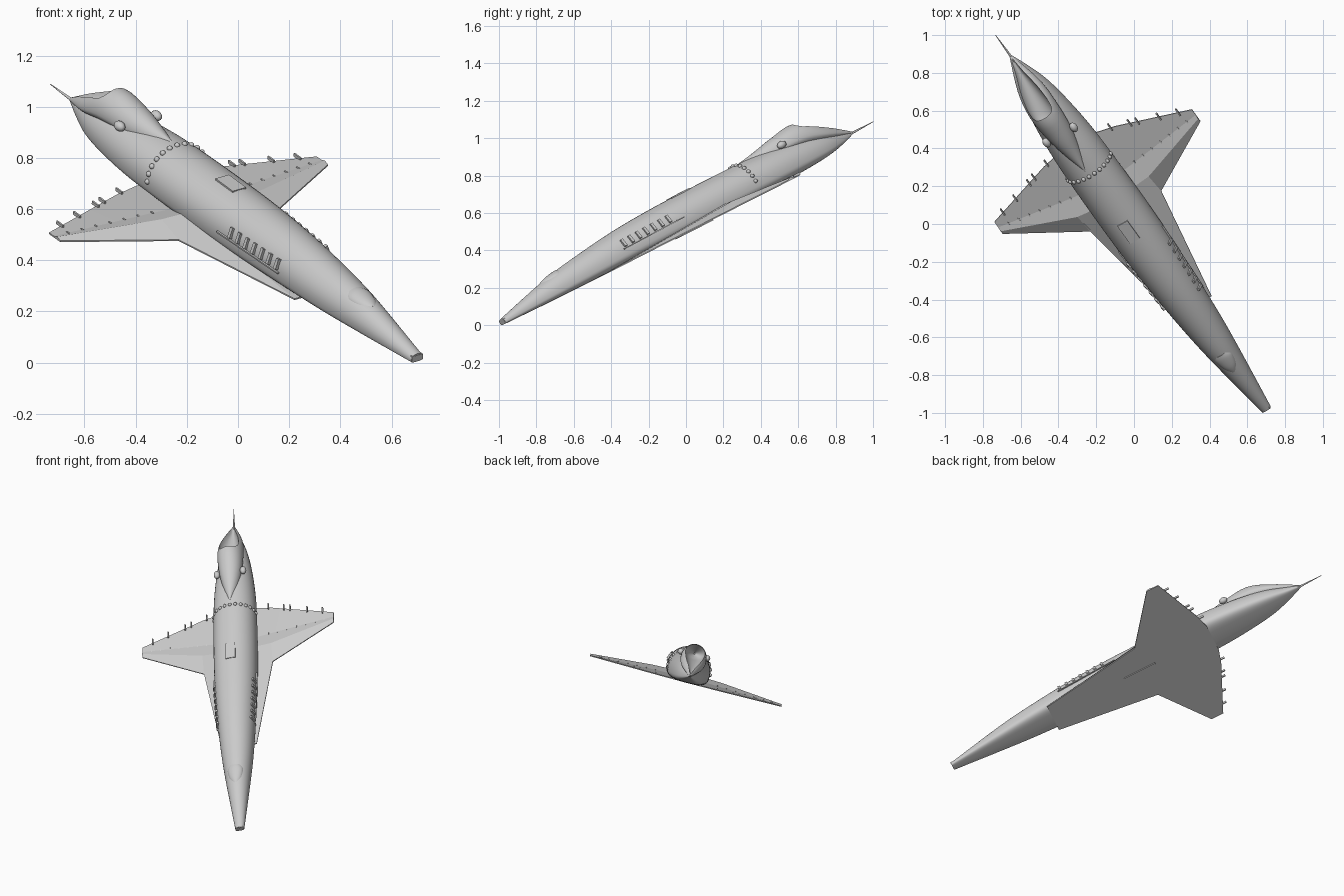
import bpy, bmesh
from math import sin, cos, pi, radians
from mathutils import Matrix, Vector

if "Cube" in bpy.data.objects:
    bpy.data.objects.remove(bpy.data.objects["Cube"])

# Local frame: X = span, Y = nose to tail, Z = up. Pose is applied at the end.
U = Vector((-0.537, 0.744, 0.398)).normalized()
V = Vector((0.842, 0.482, 0.241))
V = (V - U * V.dot(U)).normalized()
W = V.cross(U)
POSE = Matrix.Translation((0.70, -0.98, 0.015)) @ Matrix((V, U, W)).transposed().to_4x4()
parts = []


def finish(bm, name, smooth=True):
    bmesh.ops.recalc_face_normals(bm, faces=bm.faces)
    me = bpy.data.meshes.new(name)
    bm.to_mesh(me)
    bm.free()
    ob = bpy.data.objects.new(name, me)
    bpy.context.collection.objects.link(ob)
    parts.append(ob)
    ob["smooth"] = smooth
    return ob


def ring(s, hw, top, bot, flat=1.0, split=0.35, n=40):
    """Cross-section: round top, bottom squared off when flat < 1."""
    mid = bot + (top - bot) * split
    pts = []
    for i in range(n):
        c, d = cos(2 * pi * i / n), sin(2 * pi * i / n)
        if d >= -1e-6:
            pts.append((hw * c, s, mid + (top - mid) * d))
        else:
            k = (1 if c > 0 else -1) * abs(c) ** flat
            pts.append((hw * k, s, mid - (mid - bot) * abs(d) ** flat))
    return pts


def refine(table, k=4):
    """Catmull-Rom interpolation of a station table."""
    out = []
    for i in range(len(table) - 1):
        p1, p2 = table[i], table[i + 1]
        p0, p3 = table[max(i - 1, 0)], table[min(i + 2, len(table) - 1)]
        for j in range(k):
            f = j / k
            row = []
            for a, b, c, d in zip(p0, p1, p2, p3):
                row.append(b + 0.5 * f * (c - a + f * (2 * a - 5 * b + 4 * c - d + f * (3 * (b - c) + d - a))))
            out.append(row)
    return out + [table[-1]]


def loft(name, rings, closed_ends=True):
    bm = bmesh.new()
    rows = [[bm.verts.new(p) for p in r] for r in rings]
    n = len(rows[0])
    for a, b in zip(rows, rows[1:]):
        for i in range(n):
            bm.faces.new((a[i], a[(i + 1) % n], b[(i + 1) % n], b[i]))
    if closed_ends:
        bm.faces.new(rows[0])
        bm.faces.new(rows[-1])
    return finish(bm, name)


def box(bm, loc, size, rot=Matrix()):
    m = Matrix.Translation(loc) @ rot @ Matrix.Diagonal((*size, 1))
    bmesh.ops.create_cube(bm, size=1, matrix=m)


def ball(bm, loc, size):
    m = Matrix.Translation(loc) @ Matrix.Diagonal((*size, 1))
    bmesh.ops.create_uvsphere(bm, u_segments=16, v_segments=10, radius=1, matrix=m)


# Fuselage and tail fairing: (station, half width, top, bottom)
BODY = [(0, .028, .022, -.012), (.37, .075, .098, -.024), (.6, .1, .128, -.029),
        (.88, .12, .153, -.033), (1.15, .133, .162, -.037), (1.42, .138, .161, -.041),
        (1.75, .136, .155, -.045), (1.95, .128, .145, -.047), (2.15, .107, .125, -.044),
        (2.3, .08, .095, -.036), (2.42, .042, .055, -.018), (2.52, .006, .018, .006)]
FAIRING = [(1.78, .004, .153, .13), (1.9, .042, .168, .1), (2.05, .072, .192, .08),
           (2.21, .082, .204, .06), (2.35, .066, .128, .035), (2.52, .007, .02, .008)]
SCOOP = [(2.1, .004, .15, .14), (2.16, .045, .185, .115), (2.22, .062, .215, .098),
         (2.35, .054, .25, .062), (2.46, .027, .25, .035), (2.6, .012, .25, .012)]
fuselage = loft("fuselage", [ring(*r, flat=0.55) for r in refine(BODY)])
fairing = loft("tail_fairing", [ring(*r) for r in refine(FAIRING)])
cutter = loft("scoop_cutter", [ring(*r, split=0.5) for r in refine(SCOOP)])

# Open scoop cut into the tail
bpy.context.view_layer.update()
for ob in (fuselage, fairing):
    mod = ob.modifiers.new("scoop", 'BOOLEAN')
    mod.operation, mod.solver, mod.object = 'DIFFERENCE', 'EXACT', cutter
    bpy.context.view_layer.objects.active = ob
    bpy.ops.object.modifier_apply(modifier=mod.name)
parts.remove(cutter)
bpy.data.objects.remove(cutter)


# Double-delta wing with flat belly: half-span, then leading, ridge, hinge, trailing stations
def belly(s):
    return -.021 - .0155 * s


SPAN = [(0, .715, 1.5, 1.6, 1.865, .045), (.112, .715, 1.5, 1.6, 1.865, .045),
        (.223, 1.385, 1.51, 1.615, 1.84, .042), (.62, 1.622, 1.645, 1.668, 1.705, .014)]
bm = bmesh.new()
for side in (-1, 1):
    tops, bots = [], []
    for t, *st, th in SPAN:
        hs = (.006, th, th * .45, .006)
        tops.append([bm.verts.new((side * t, s, belly(s) + h)) for s, h in zip(st, hs)])
        bots.append([bm.verts.new((side * t, s, belly(s))) for s in st])
    for k in range(3):
        for g in (tops, bots):
            for i in range(3):
                bm.faces.new((g[k][i], g[k][i + 1], g[k + 1][i + 1], g[k + 1][i]))
        for i in (0, 3):
            bm.faces.new((tops[k][i], tops[k + 1][i], bots[k + 1][i], bots[k][i]))
    for i in range(3):
        bm.faces.new((tops[3][i], tops[3][i + 1], bots[3][i + 1], bots[3][i]))
bmesh.ops.remove_doubles(bm, verts=bm.verts, dist=1e-5)
finish(bm, "wing")

# Trailing-edge wicks and hinge brackets
bm = bmesh.new()
for side in (-1, 1):
    for t in (.2, .3, .34, .45, .55):
        s = 1.84 - (t - .223) * .34
        box(bm, (side * t, s + .005, belly(s) + .01), (.007, .045, .014))
    for i in range(7):
        t = .2 + i * .06
        s = 1.615 + (t - .223) * .133
        box(bm, (side * t, s, belly(s) + .019 - (t - .223) * .032), (.006, .018, .006))
finish(bm, "wing_wicks", False)

# Ring of thruster domes around the rear body
bm = bmesh.new()
for i in range(13):
    a = pi * (i + .2) / 12.4
    ball(bm, (.136 * cos(a), 1.75, .025 + .13 * sin(a)), (.011, .012, .011))
finish(bm, "thruster_ring")

# Side blisters beside the fairing
bm = bmesh.new()
for side in (-1, 1):
    ball(bm, (side * .085, 2.035, .135), (.02, .028, .02))
finish(bm, "side_blisters")

# Slotted vents along both flanks
bm = bmesh.new()
for side in (-1, 1):
    for i in range(7):
        s = .84 + i * .052
        hw = .118 + (s - .84) * .046
        box(bm, (side * (hw - .003), s, .072), (.014, .016, .044), Matrix.Rotation(side * -radians(20), 4, 'Y'))
    box(bm, (side * .131, 1.03, .042), (.008, .42, .006), Matrix.Rotation(side * -radians(2.2), 4, 'Z'))
finish(bm, "side_vents", False)

# Dorsal hatch and belly door
bm = bmesh.new()
box(bm, (0, 1.36, .158), (.062, .125, .014))
finish(bm, "dorsal_hatch", False)
bm = bmesh.new()
box(bm, (0, 1.35, belly(1.35) - .001), (.075, .22, .009), Matrix.Rotation(-radians(.9), 4, 'X'))
finish(bm, "belly_door", False)

# Cockpit visor
VISOR = [(.32, .02, .089, .06), (.36, .04, .102, .06), (.42, .052, .112, .06), (.45, .045, .113, .06)]
loft("cockpit_visor", [ring(*r) for r in refine(VISOR)])

# Nose cap and tail boom
bm = bmesh.new()
box(bm, (0, .004, .005), (.05, .012, .022))
finish(bm, "nose_cap", False)
bm = bmesh.new()
m = Matrix.Translation((0, 2.57, .012)) @ Matrix.Rotation(-pi / 2, 4, 'X')
bmesh.ops.create_cone(bm, cap_ends=True, segments=12, radius1=.008, radius2=.0015, depth=.2, matrix=m)
finish(bm, "tail_boom")

# Smooth shading and final pose
for ob in parts:
    if ob["smooth"]:
        bpy.ops.object.select_all(action='DESELECT')
        ob.select_set(True)
        bpy.context.view_layer.objects.active = ob
        bpy.ops.object.shade_smooth_by_angle(angle=radians(5 if ob.name == "wing" else 35))
    ob.matrix_world = POSE
